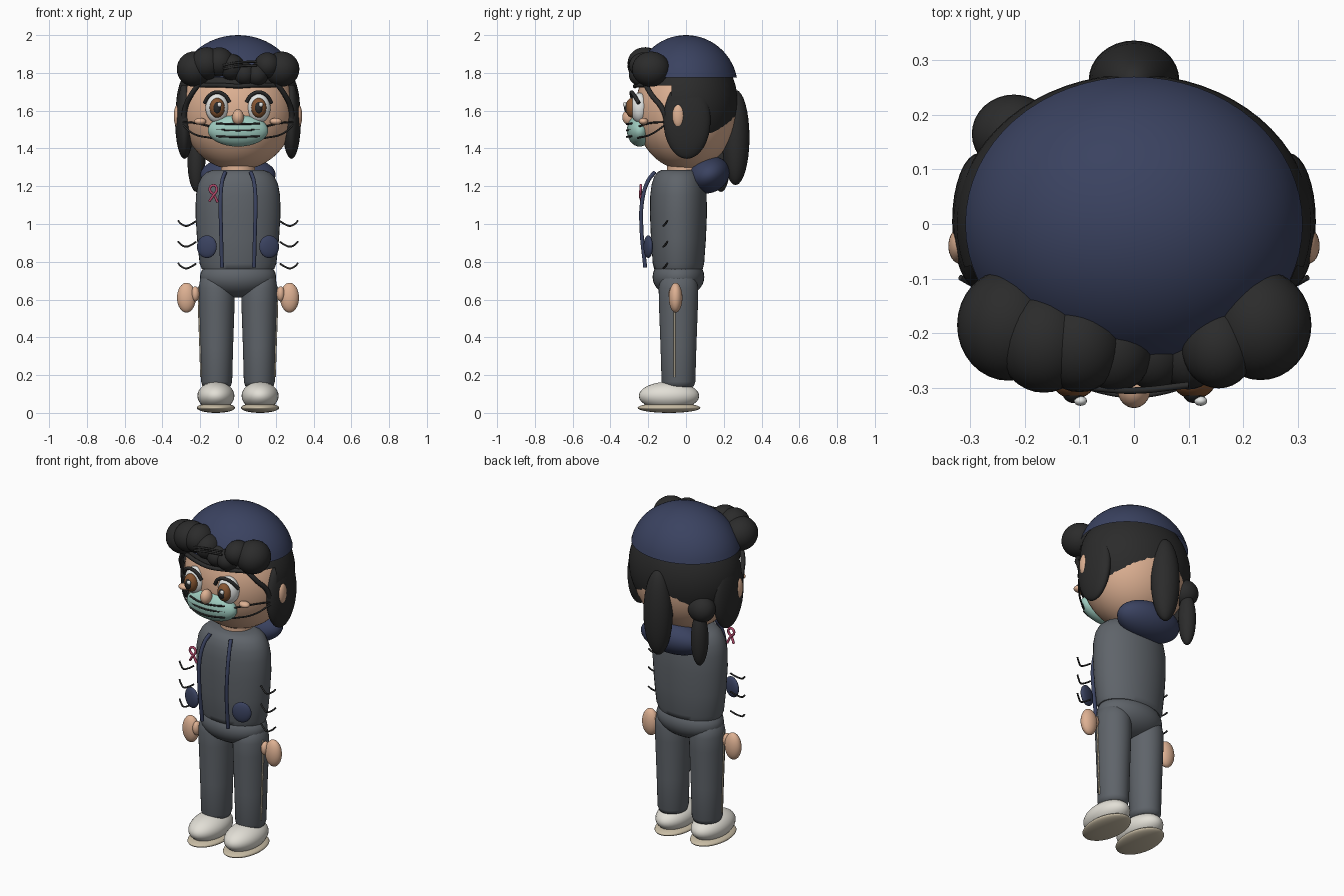
import bpy, bmesh, math
from mathutils import Vector

if "Cube" in bpy.data.objects:
    bpy.data.objects.remove(bpy.data.objects["Cube"], do_unlink=True)


def material(name, code):
    """Flat colour from an sRGB hex code, stored as linear."""
    srgb = [int(code[i:i + 2], 16) / 255 for i in (0, 2, 4)]
    lin = [c / 12.92 if c <= 0.04045 else ((c + 0.055) / 1.055) ** 2.4 for c in srgb] + [1]
    m = bpy.data.materials.new(name)
    m.use_nodes = True
    m.diffuse_color = lin
    m.node_tree.nodes["Principled BSDF"].inputs["Base Color"].default_value = lin
    return m


NAVY = material("navy cloth", "3a4260")
BLACK = material("black hair", "2b2b2b")
GREY = material("grey cloth", "5f646a")
SKIN = material("skin", "deb193")
TEAL = material("mask teal", "9ecbbf")
BROWN = material("iris brown", "875632")
CREAM = material("shoe white", "e2dfd6")
SOLE = material("sole beige", "c9bda5")
PINK = material("ribbon pink", "b44a6c")
WHITE = material("eye white", "eceeec")


def finish(ob, name, mat):
    ob.name = ob.data.name = name
    ob.data.materials.append(mat)
    bpy.ops.object.select_all(action='DESELECT')
    ob.select_set(True)
    bpy.context.view_layer.objects.active = ob
    bpy.ops.object.shade_smooth_by_angle(angle=math.radians(50))
    return ob


def ellipsoid(name, mat, centre, radii, tilt=(0, 0, 0), segments=32):
    bpy.ops.mesh.primitive_uv_sphere_add(segments=segments, ring_count=segments // 2,
                                         location=centre, rotation=tilt)
    ob = bpy.context.object
    ob.scale = radii
    return finish(ob, name, mat)


def trim(ob, remove):
    """Delete the faces whose world-space centre meets a rule."""
    bpy.context.view_layer.update()
    bm = bmesh.new()
    bm.from_mesh(ob.data)
    gone = [f for f in bm.faces if remove(ob.matrix_world @ f.calc_center_median())]
    bmesh.ops.delete(bm, geom=gone, context='FACES')
    bm.to_mesh(ob.data)
    bm.free()


def tube(name, mat, points, radius, closed=False):
    """Smooth round cord through a few points."""
    cu = bpy.data.curves.new(name, 'CURVE')
    cu.dimensions = '3D'
    cu.bevel_depth = radius
    cu.bevel_resolution = 2
    cu.resolution_u = 6
    cu.use_fill_caps = True
    sp = cu.splines.new('BEZIER')
    sp.bezier_points.add(len(points) - 1)
    for bp, p in zip(sp.bezier_points, points):
        bp.co = p
        bp.handle_left_type = bp.handle_right_type = 'AUTO'
    sp.use_cyclic_u = closed
    ob = bpy.data.objects.new(name, cu)
    bpy.context.collection.objects.link(ob)
    bpy.ops.object.select_all(action='DESELECT')
    ob.select_set(True)
    bpy.context.view_layer.objects.active = ob
    bpy.ops.object.convert(target='MESH')
    return finish(bpy.context.object, name, mat)


def lathe(name, mat, profile, centre, squash, sides=40):
    """Stack of elliptical rings, (radius, height) from bottom to top."""
    bm = bmesh.new()
    rings = []
    for r, z in profile:
        rings.append([bm.verts.new((centre[0] + r * math.cos(a), centre[1] + r * squash * math.sin(a), z))
                      for a in (math.tau * i / sides for i in range(sides))])
    for low, high in zip(rings, rings[1:]):
        for i in range(sides):
            j = (i + 1) % sides
            bm.faces.new((low[i], low[j], high[j], high[i]))
    bm.faces.new(rings[0][::-1])
    bm.faces.new(rings[-1])
    me = bpy.data.meshes.new(name)
    bm.to_mesh(me)
    bm.free()
    ob = bpy.data.objects.new(name, me)
    bpy.context.collection.objects.link(ob)
    return finish(ob, name, mat)


# Jacket, hips, neck and hood
lathe("jacket", GREY, [(.17, .755), (.192, .762), (.203, .79), (.217, .92), (.225, 1.05), (.223, 1.15),
                       (.212, 1.21), (.192, 1.25), (.165, 1.275), (.13, 1.287)], (0, -.04), .67)
ellipsoid("hips", GREY, (0, -.04, .72), (.202, .137, .11))
lathe("neck", SKIN, [(.09, 1.25), (.09, 1.34)], (0, -.01), 1)
ellipsoid("hood", NAVY, (0, .12, 1.26), (.2, .115, .095), (math.radians(25), 0, 0))

# Head, cap and hair shell
ellipsoid("head", SKIN, (0, 0, 1.6), (.3, .27, .315), segments=48)
cap = ellipsoid("cap", NAVY, (0, 0, 1.72), (.315, .275, .28), segments=64)
trim(cap, lambda p: p.z < 1.765)
shell = ellipsoid("back_hair", BLACK, (0, 0, 1.64), (.326, .274, .32), segments=64)
trim(shell, lambda p: p.z > 1.83 or p.z < 1.44 or (p.y < -.08 and p.z < 1.74))

# Ponytail, side bun with its tail, and curled fringe
ellipsoid("ponytail", BLACK, (0, .263, 1.458), (.083, .073, .252))
ellipsoid("side_bun", BLACK, (-.22, .165, 1.5), (.077, .072, .075))
ellipsoid("side_bun_tail", BLACK, (-.22, .185, 1.33), (.047, .05, .16))
for x, y, z, r in [(-.23, -.185, 1.82, .094), (-.165, -.215, 1.85, .086), (-.1, -.22, 1.855, .08),
                   (-.035, -.23, 1.83, .07), (.035, -.235, 1.795, .06), (.1, -.235, 1.79, .06),
                   (.155, -.225, 1.84, .068), (.232, -.185, 1.82, .093)]:
    ellipsoid("fringe_curl", BLACK, (x, y, z), (r, r + .008, r))
for dz in (0, .02):
    tube("fringe_strand", BLACK, [(-.08, -.3, 1.82 + dz), (0, -.305, 1.835 + dz), (.1, -.295, 1.84 + dz)], .006)
tube("hairline", BLACK, [(-.2, -.21, 1.735), (-.1, -.255, 1.735), (0, -.27, 1.73), (.1, -.255, 1.735),
                         (.2, -.21, 1.735)], .012)

# Nose and face mask
ellipsoid("nose", SKIN, (0, -.3, 1.565), (.031, .037, .042))
ellipsoid("mask", TEAL, (0, -.245, 1.495), (.16, .068, .085))
for z in (1.465, 1.5, 1.533):
    tube("mask_pleat", BLACK, [(-.115, -.287, z), (-.06, -.306, z - .003), (0, -.314, z - .004),
                               (.06, -.306, z - .003), (.115, -.287, z)], .005)

# Ribbon pin on the chest
tube("ribbon", PINK, [(-.108, -.235, 1.115), (-.125, -.238, 1.15), (-.15, -.24, 1.185), (-.13, -.24, 1.205),
                      (-.112, -.24, 1.185), (-.132, -.243, 1.15), (-.152, -.235, 1.12)], .007)

# Parts repeated on both sides
for s, side in ((1, "left_"), (-1, "right_")):
    ellipsoid(side + "side_lock", BLACK, (s * .283, .005, 1.55), (.05, .125, .205))
    ellipsoid(side + "ear", SKIN, (s * .318, -.04, 1.572), (.022, .033, .062))
    ellipsoid(side + "cheek", SKIN, (s * .2, -.225, 1.543), (.032, .025, .018))
    tube(side + "temple_strand", BLACK, [(s * .2, -.22, 1.75), (s * .25, -.18, 1.68), (s * .28, -.125, 1.61),
                                         (s * .287, -.09, 1.5)], .014)
    for z in (1.455, 1.515):
        tube(side + "mask_strap", BLACK, [(s * .14, -.255, z), (s * .23, -.185, z + .02),
                                          (s * .31, -.09, 1.54)], .005)

    # Eyes
    ellipsoid(side + "eye", WHITE, (s * .11, -.245, 1.615), (.062, .05, .08))
    ellipsoid(side + "iris", BROWN, (s * .11, -.286, 1.615), (.04, .034, .052))
    ellipsoid(side + "pupil", BLACK, (s * .11, -.306, 1.615), (.022, .022, .032))
    ellipsoid(side + "eye_glint", WHITE, (s * .11 + .012, -.324, 1.632), (.012, .009, .013), segments=16)
    tube(side + "eyelash", BLACK, [(s * .045, -.28, 1.645), (s * .07, -.288, 1.682), (s * .11, -.288, 1.698),
                                   (s * .15, -.275, 1.682), (s * .178, -.25, 1.64)], .01)

    # Hands and the loose cuff wisps above them
    ellipsoid(side + "hand", SKIN, (s * .273, -.055, .61), (.05, .036, .079))
    ellipsoid(side + "thumb", SKIN, (s * .226, -.065, .63), (.022, .028, .04))
    for z in (.99, .88, .765):
        tube(side + "sleeve_wisp", BLACK, [(s * .222, -.1, z + .025), (s * .25, -.112, z + .008), (s * .275, -.12, z),
                                           (s * .3, -.108, z + .01), (s * .318, -.098, z + .028)], .005)

    # Pockets and hanging cords
    ellipsoid(side + "pocket", NAVY, (s * .165, -.2, .88), (.055, .02, .06), (0, 0, s * .3))
    tube(side + "cord", NAVY, [(s * .068, -.165, 1.275), (s * .083, -.2, 1.23), (s * .093, -.232, 1.12),
                               (s * .09, -.236, .98), (s * .085, -.216, .77)], .011)

    # Legs with side stripe
    lathe(side + "leg", GREY, [(.06, .135), (.075, .142), (.082, .165), (.087, .35), (.095, .58), (.096, .66),
                               (.085, .72), (.05, .75)], (s * .113, -.04), 1.09)
    tube(side + "leg_stripe", SOLE, [(s * .195, -.06, .19), (s * .2, -.06, .35), (s * .207, -.06, .58),
                                     (s * .206, -.06, .67)], .005)

    # Shoes
    ellipsoid(side + "shoe", CREAM, (s * .117, -.09, .09), (.098, .16, .075))
    ellipsoid(side + "shoe_sole", SOLE, (s * .117, -.09, .027), (.101, .166, .027))
